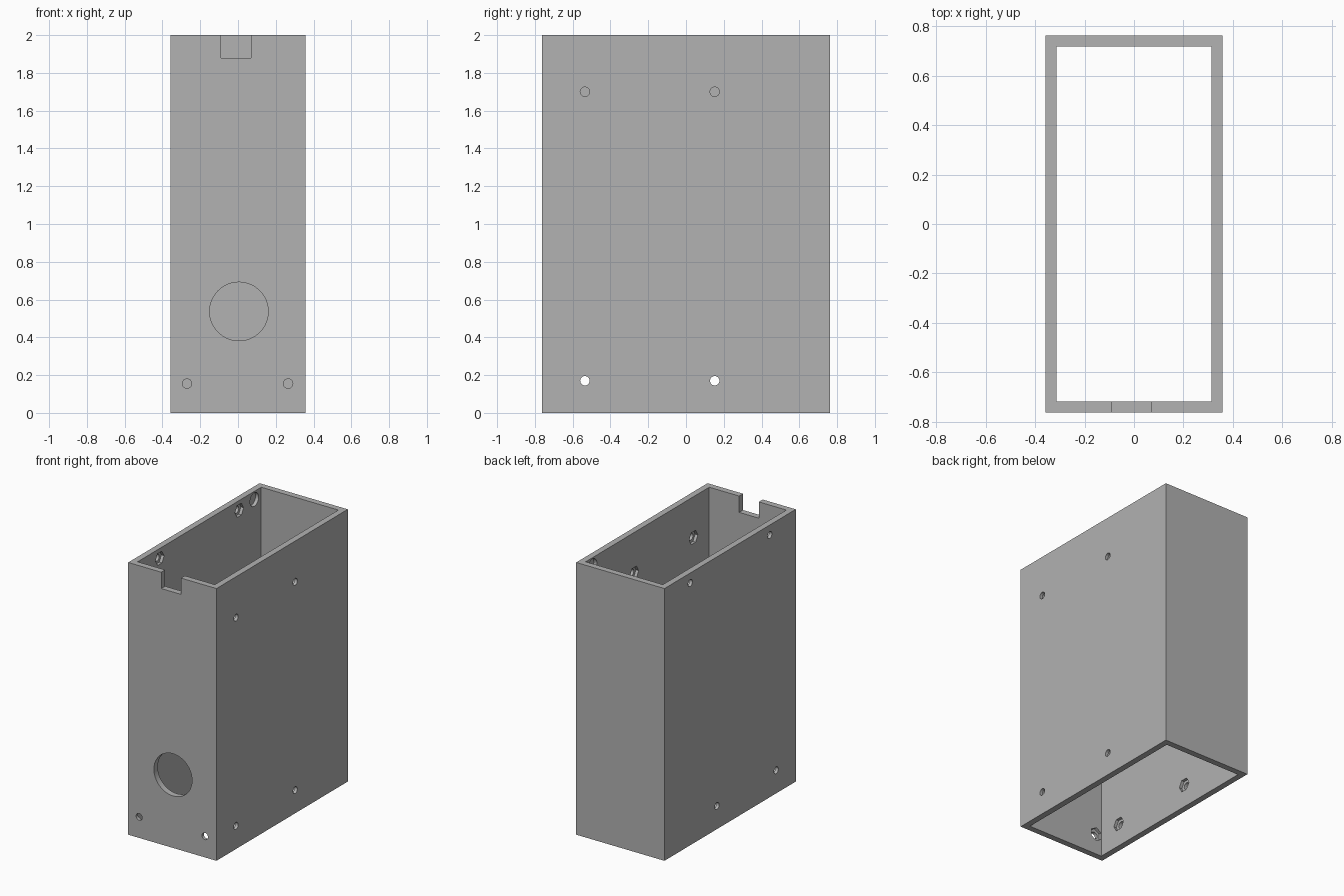
import bpy, math
from mathutils import Matrix, Vector

if "Cube" in bpy.data.objects:
    bpy.data.objects.remove(bpy.data.objects["Cube"])

W, D, H, T = 0.717, 1.524, 2.0, 0.045      # outer size and wall thickness
HOLE_R, NUT_R, NUT_DEPTH = 0.025, 0.05, 0.022

grey = bpy.data.materials.new("plain grey")
grey.diffuse_color = (0.445, 0.445, 0.445, 1)
grey.use_nodes = True
grey.node_tree.nodes["Principled BSDF"].inputs["Base Color"].default_value = grey.diffuse_color


def box(name, lo, hi):
    size = [b - a for a, b in zip(lo, hi)]
    mid = [(a + b) / 2 for a, b in zip(lo, hi)]
    bpy.ops.mesh.primitive_cube_add(size=1)
    ob = bpy.context.object
    ob.name = name
    ob.data.transform(Matrix.Translation(mid) @ Matrix.Diagonal((*size, 1)))
    return ob


def rod(name, center, axis, radius, length, sides):
    """Prism of the given number of sides along the x or y axis."""
    bpy.ops.mesh.primitive_cylinder_add(vertices=sides, radius=radius, depth=length)
    ob = bpy.context.object
    ob.name = name
    turn = Matrix.Rotation(math.pi / 2, 4, 'Y' if axis == 'x' else 'X')
    ob.data.transform(Matrix.Translation(center) @ turn)
    return ob


def cut(cutter):
    mod = case.modifiers.new("cut", 'BOOLEAN')
    mod.operation, mod.solver, mod.object = 'DIFFERENCE', 'EXACT', cutter
    bpy.context.view_layer.objects.active = case
    bpy.ops.object.modifier_apply(modifier=mod.name)
    bpy.data.objects.remove(cutter)


def screw_hole(axis, side, u, z):
    """Through hole in one wall with a hexagonal nut pocket on the inside."""
    half = (W if axis == 'x' else D) / 2

    def at(dist):
        return Vector((side * dist, u, z)) if axis == 'x' else Vector((u, side * dist, z))

    cut(rod("hole cutter", at(half - T / 2), axis, HOLE_R, 4 * T, 24))
    cut(rod("nut cutter", at(half - T - 0.02 + NUT_DEPTH / 2), axis,
            NUT_R, 0.04 + NUT_DEPTH, 6))


# Open rectangular case
case = box("case", (-W / 2, -D / 2, 0), (W / 2, D / 2, H))
case.data.materials.append(grey)
cut(box("cavity cutter", (-W / 2 + T, -D / 2 + T, -0.2), (W / 2 - T, D / 2 - T, H + 0.2)))

# Cable notch and large round opening in the front wall
cut(box("notch cutter", (-0.09, -D / 2 - 0.1, 1.88), (0.07, -D / 2 + T + 0.1, H + 0.1)))
cut(rod("opening cutter", (0.005, -D / 2, 0.537), 'y', 0.155, 0.2, 64))

# Screw holes: front, both sides low, right side high, left side near the rim
for x in (-0.27, 0.265):
    screw_hole('y', -1, x, 0.155)
for y in (-0.535, 0.152):
    for side in (-1, 1):
        screw_hole('x', side, y, 0.17)
    screw_hole('x', 1, y, 1.70)
for y in (-0.46, 0.463):
    screw_hole('x', -1, y, 1.927)

# Blind round pockets inside, close to the back rim
for side in (-1, 1):
    cut(rod("pocket cutter", (side * (W / 2 - T), 0.637, 1.94), 'x', 0.05, 0.05, 32))

# Smooth the round bores, keep all edges sharp
bpy.ops.object.select_all(action='DESELECT')
case.select_set(True)
bpy.context.view_layer.objects.active = case
bpy.ops.object.shade_smooth_by_angle(angle=math.radians(30))
